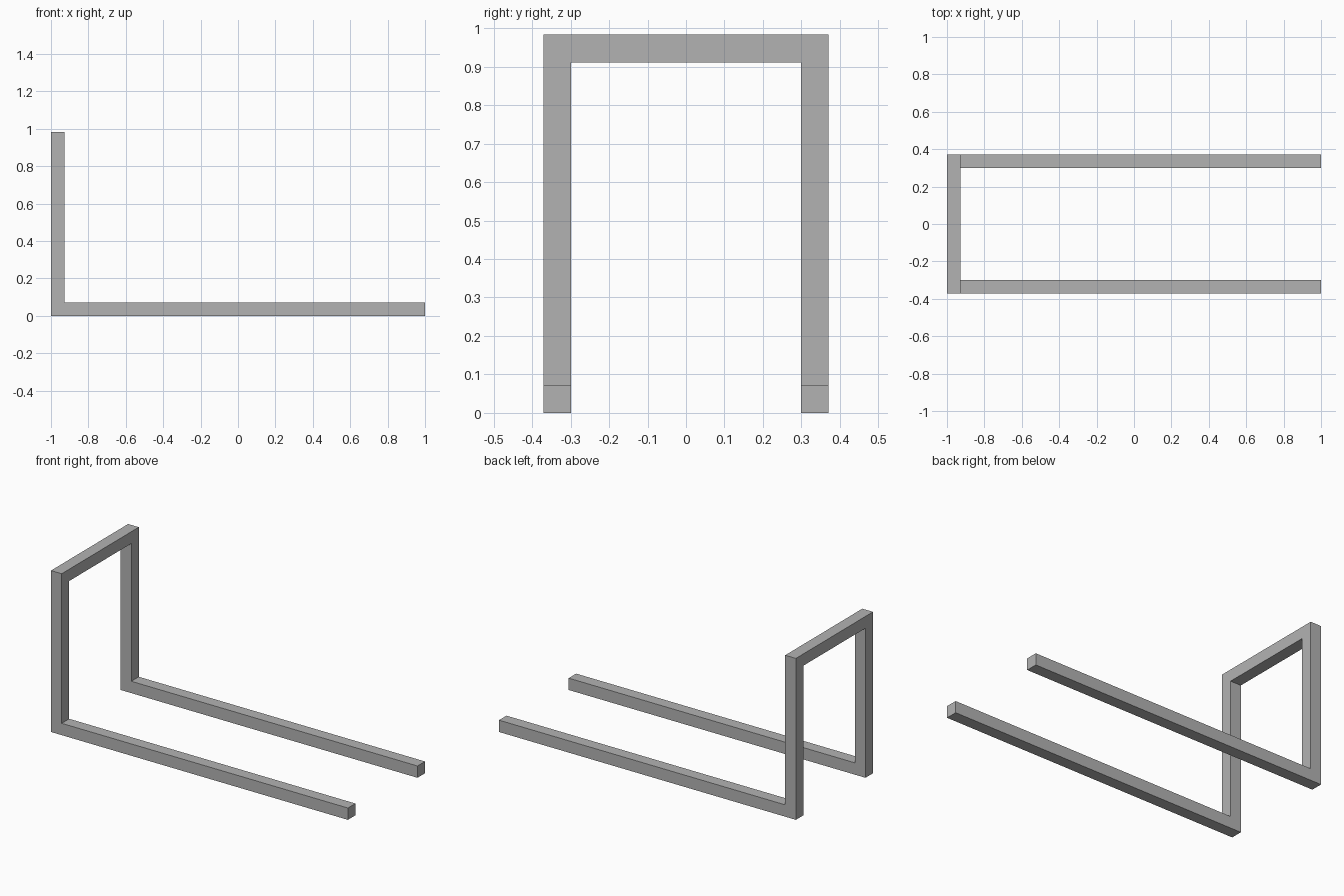
import bpy
import bmesh
from mathutils import Vector

if "Cube" in bpy.data.objects:
    bpy.data.objects.remove(bpy.data.objects["Cube"], do_unlink=True)

BAR = 0.072       # square bar thickness
HEIGHT = 0.983
HALF_WIDTH = 0.371

# Single grey finish
grey = bpy.data.materials.new("plain_grey")
grey.use_nodes = True
colour = (0.45, 0.45, 0.45, 1)
grey.diffuse_color = colour
grey.node_tree.nodes["Principled BSDF"].inputs["Base Color"].default_value = colour


def extrude(bm, direction, distance, start):
    """Extrude the face of the latest bar segment that looks along direction."""
    direction = Vector(direction)
    face = max((f for f in bm.faces if f.normal.dot(direction) > 0.9
                and (f.calc_center_median() - start).length < BAR),
               key=lambda f: f.calc_center_median().dot(direction))
    out = bmesh.ops.extrude_face_region(bm, geom=[face])["geom"]
    bmesh.ops.delete(bm, geom=[face], context="FACES_ONLY")
    verts = [v for v in out if isinstance(v, bmesh.types.BMVert)]
    bmesh.ops.translate(bm, verts=verts, vec=direction * distance)
    bm.normal_update()
    return start + direction * distance


bm = bmesh.new()

# Lower corner block of the back (+y) side
corner = Vector((-1 + BAR / 2, HALF_WIDTH - BAR / 2, BAR / 2))
bmesh.ops.create_cube(bm, size=BAR)
bmesh.ops.translate(bm, verts=bm.verts, vec=corner)
bm.normal_update()

# Long floor rail, then the post, its top corner and half the crossbar
extrude(bm, (1, 0, 0), 2 - BAR, corner)
post_top = extrude(bm, (0, 0, 1), HEIGHT - 2 * BAR, corner)
top_corner = extrude(bm, (0, 0, 1), BAR, post_top)
extrude(bm, (0, -1, 0), HALF_WIDTH - BAR, top_corner)

# Open the crossbar at the middle and mirror to the front side
middle = [f for f in bm.faces if abs(f.calc_center_median().y) < 0.001]
bmesh.ops.delete(bm, geom=middle, context="FACES_ONLY")
copy = bmesh.ops.duplicate(bm, geom=bm.verts[:] + bm.edges[:] + bm.faces[:])["geom"]
for v in copy:
    if isinstance(v, bmesh.types.BMVert):
        v.co.y = -v.co.y
bmesh.ops.remove_doubles(bm, verts=bm.verts, dist=0.0001)

# Clean flat faces
bmesh.ops.recalc_face_normals(bm, faces=bm.faces)
bmesh.ops.dissolve_limit(bm, angle_limit=0.01, verts=bm.verts, edges=bm.edges)

mesh = bpy.data.meshes.new("bar_frame")
bm.to_mesh(mesh)
bm.free()
mesh.materials.append(grey)
frame = bpy.data.objects.new("bar_frame", mesh)
bpy.context.collection.objects.link(frame)
